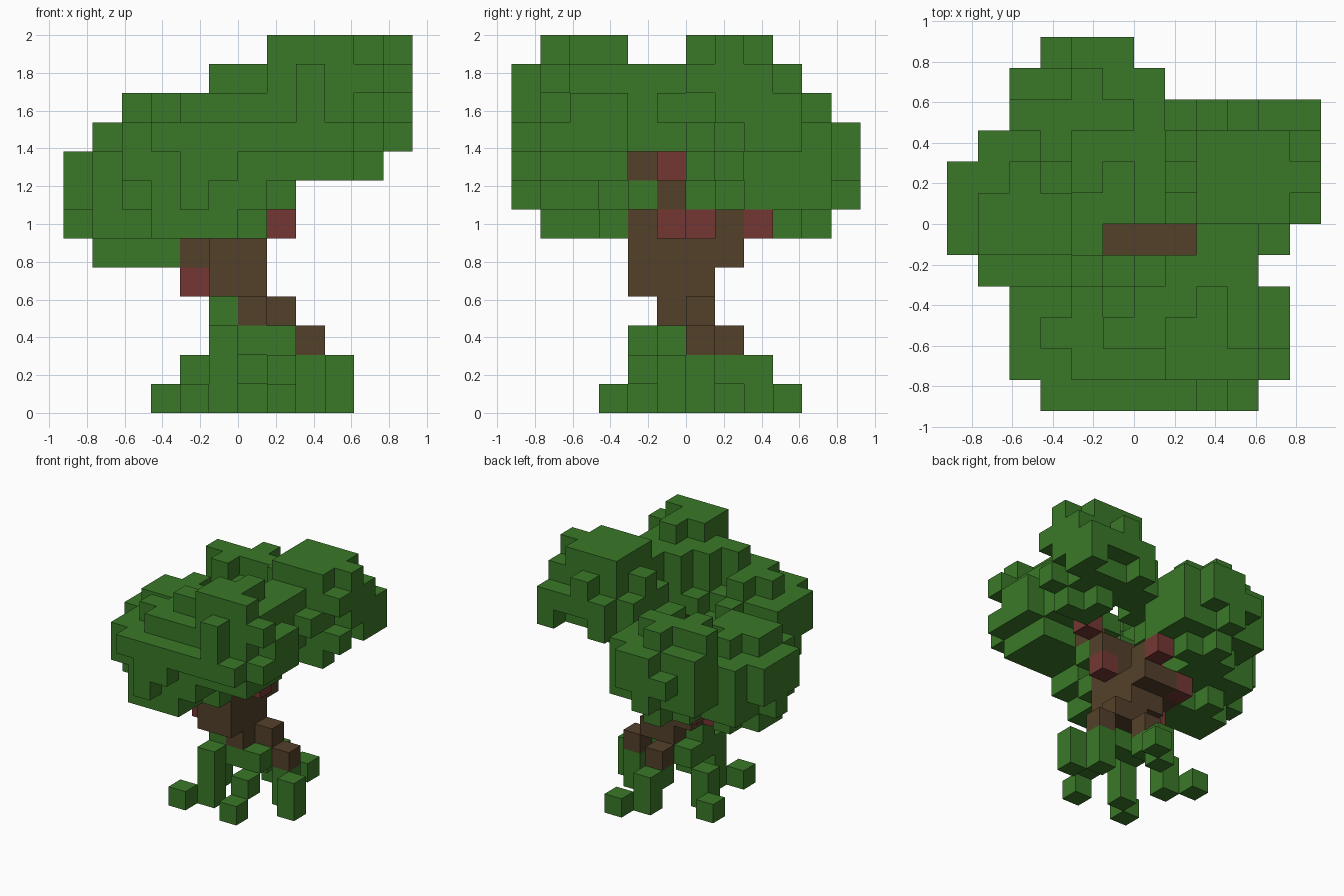
import bpy, bmesh, random
from itertools import product
from mathutils import Vector

cube = bpy.data.objects.get("Cube")
if cube:
    bpy.data.objects.remove(cube, do_unlink=True)

random.seed(4)
CELL = 2 / 13
ORIGIN = Vector((-6, -6, 0))


def material(name, rgb):
    mat = bpy.data.materials.new(name)
    mat.use_nodes = True
    colour = (*rgb, 1)
    mat.diffuse_color = colour
    mat.node_tree.nodes["Principled BSDF"].inputs["Base Color"].default_value = colour
    return mat


green = material("leaf green", (0.042, 0.19, 0.021))
brown = material("bark brown", (0.088, 0.051, 0.023))
red = material("branch red", (0.175, 0.039, 0.033))


def box(low, high=None):
    """All cells from one corner cell to another."""
    high = high or low
    return set(product(*(range(a, b + 1) for a, b in zip(low, high))))


def ball(centre):
    """Cells of a round clump whose outermost corner cells are ragged."""
    group = set()
    for step in product(range(-2, 3), repeat=3):
        reach = sum(s * s for s in step)
        if reach < 6 or (reach == 6 and random.random() > 0.3):
            group.add(tuple(c + s for c, s in zip(centre, step)))
    return group


def cells(*groups):
    return set().union(*groups)


parts = []
taken = set()


def add_part(name, mat, group):
    """Register a part; earlier parts keep shared cells."""
    parts.append((name, mat, group - taken))
    taken.update(group)


# Branch stubs
for name, cell in {
    "right_stub": (4, 5, 4), "back_right_stub": (4, 7, 5),
    "left_stub": (7, 5, 6), "upper_right_stub": (4, 6, 6),
    "back_stub": (6, 8, 6), "upper_left_stub": (8, 5, 8),
}.items():
    add_part(name, red, box(cell))

# Trunk with its brown roots and upper limbs
add_part("trunk", brown, cells(
    box((6, 5, 3), (6, 6, 3)), box((5, 4, 4), (6, 6, 4)),
    box((4, 5, 5), (6, 6, 5)), box((5, 4, 5), (6, 4, 5)),
    box((5, 7, 5), (6, 7, 5)), box((5, 5, 6), (6, 5, 6)),
    box((6, 4, 6)), box((6, 7, 6))))
add_part("left_root", brown, cells(box((7, 6, 3)), box((8, 6, 2))))
add_part("back_root", brown, box((6, 7, 2)))
add_part("upper_limb", brown, cells(box((5, 5, 7), (7, 5, 7)), box((7, 4, 8))))

# Mossy root base and legs
add_part("root_base", green, cells(
    box((5, 5, 3)), box((5, 5, 2), (7, 5, 2)), box((5, 6, 2))))
add_part("front_right_leg", green, cells(
    box((5, 4, 0), (5, 4, 2)), box((4, 3, 0))))
add_part("front_left_leg", green, cells(
    box((7, 4, 1)), box((7, 3, 0))))
add_part("left_leg", green, cells(
    box((9, 5, 0), (9, 5, 1)), box((8, 6, 0), (8, 6, 1))))
add_part("back_leg", green, cells(
    box((6, 7, 1)), box((6, 8, 0), (6, 8, 1)), box((7, 9, 0))))
add_part("right_leg", green, cells(
    box((4, 6, 0), (4, 6, 1)), box((3, 7, 0))))

# Leaf clumps, each with its own notches
high_notches = cells(
    box((8, 6, 8), (8, 8, 8)), box((9, 8, 8), (10, 8, 8)), box((10, 7, 8)),
    box((9, 9, 9), (10, 9, 9)), box((11, 7, 9)), box((11, 6, 10)))
front_left_notches = cells(
    box((9, 2, 12), (9, 3, 12)), box((7, 3, 12)),
    box((7, 0, 10), (7, 0, 11)), box((9, 0, 10), (9, 0, 11)),
    box((10, 2, 11), (10, 3, 11)), box((10, 1, 10)))
front_right_notches = cells(box((3, 0, 7), (3, 0, 8)), box((5, 0, 7)))
back_notches = cells(box((4, 8, 10), (5, 8, 10)), box((5, 10, 10)))
for name, centre, notches in (
    ("back_left_leaves", (9, 7, 10), high_notches),
    ("front_left_leaves", (8, 2, 10), front_left_notches),
    ("front_right_leaves", (4, 2, 8), front_right_notches),
    ("right_leaves", (2, 6, 7), set()),
    ("back_leaves", (4, 9, 8), back_notches),
):
    add_part(name, green, ball(centre) - notches)

# Stray leaf blocks on the crown, along the front and between the clumps
add_part("crown_leaves", green, cells(
    box((7, 1, 12), (9, 1, 12)), box((8, 3, 12)), box((8, 8, 12), (10, 8, 12)),
    box((11, 7, 12)), box((11, 6, 11)), box((11, 8, 9), (11, 8, 10)),
    box((11, 6, 9)), box((11, 9, 9), (11, 9, 10)), box((10, 6, 8)),
    box((2, 9, 10)), box((3, 8, 10))))
add_part("front_leaves", green, cells(
    box((3, 0, 9), (9, 0, 9)), box((4, 0, 7), (4, 0, 8)), box((5, 0, 8)),
    box((8, 0, 10), (8, 0, 11)), box((10, 1, 9), (10, 2, 9))))
add_part("bridging_leaves", green, cells(
    box((5, 2, 11)), box((7, 4, 7)), box((6, 3, 6)), box((6, 4, 9)),
    box((5, 6, 8)), box((6, 6, 9), (6, 7, 9))))


def build(name, mat, group):
    """Make a blocky mesh from the outward sides of the cells."""
    bm = bmesh.new()
    corners = {}

    def corner(key):
        if key not in corners:
            corners[key] = bm.verts.new((Vector(key) + ORIGIN) * CELL)
        return corners[key]

    for cell in sorted(group):
        for axis, side in product(range(3), (0, 1)):
            neighbour = list(cell)
            neighbour[axis] += 2 * side - 1
            if tuple(neighbour) in taken:
                continue
            ring = []
            for u, v in ((0, 0), (1, 0), (1, 1), (0, 1)):
                key = list(cell)
                key[axis] += side
                key[(axis + 1) % 3] += u
                key[(axis + 2) % 3] += v
                ring.append(corner(tuple(key)))
            bm.faces.new(ring if side else ring[::-1])
    mesh = bpy.data.meshes.new(name)
    bm.to_mesh(mesh)
    bm.free()
    mesh.materials.append(mat)
    bpy.context.collection.objects.link(bpy.data.objects.new(name, mesh))


for part in parts:
    build(*part)
